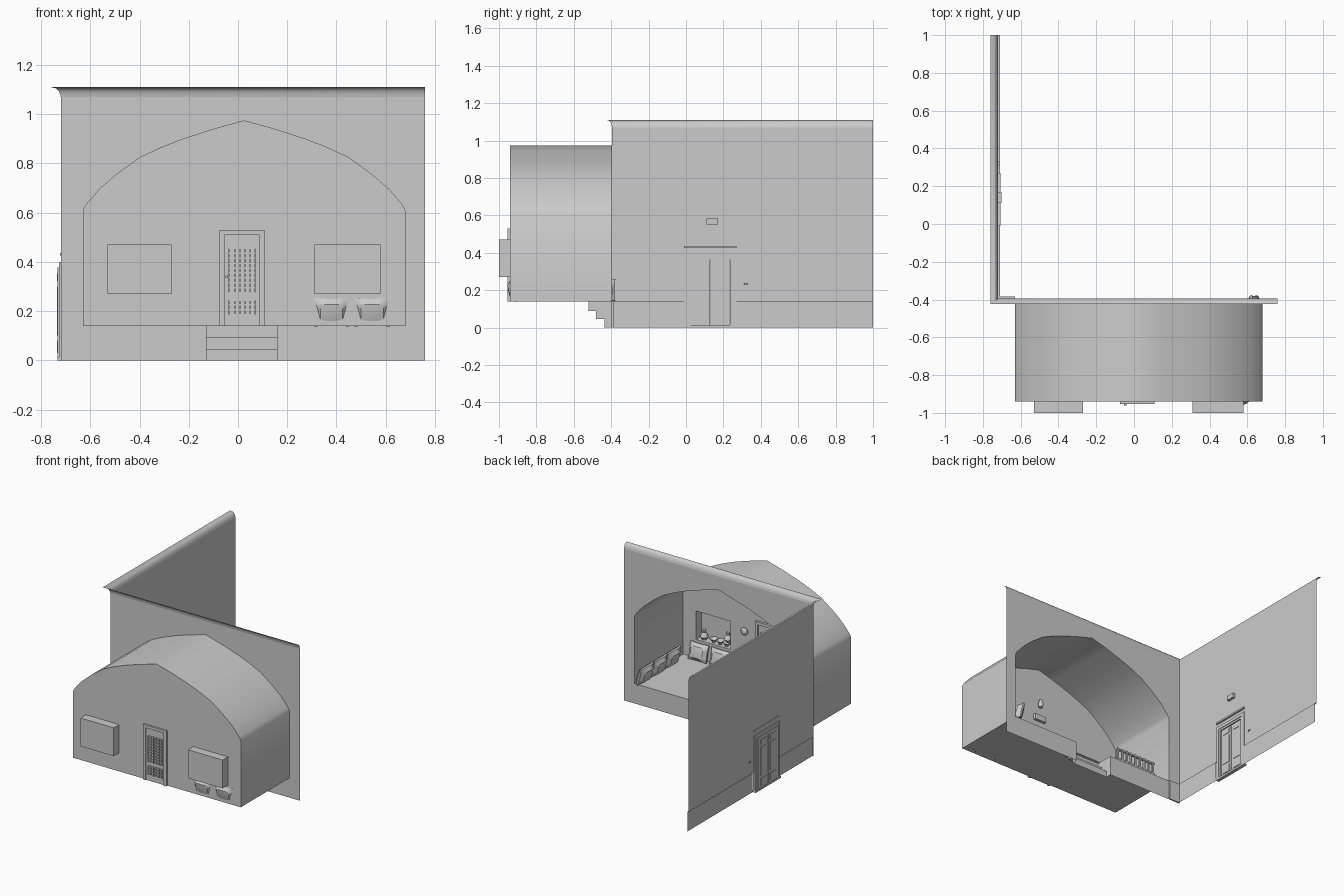
import bpy, bmesh, math
from mathutils import Matrix, Vector

cube = bpy.data.objects.get("Cube")
if cube:
    bpy.data.objects.remove(cube, do_unlink=True)

plaster = bpy.data.materials.new("plaster_grey")
plaster.use_nodes = True
GREY = (0.6, 0.6, 0.6, 1)
plaster.diffuse_color = GREY
plaster.node_tree.nodes["Principled BSDF"].inputs["Base Color"].default_value = GREY
parts = []


def finish(name, bm):
    me = bpy.data.meshes.new(name)
    bmesh.ops.recalc_face_normals(bm, faces=bm.faces[:])
    bm.to_mesh(me)
    bm.free()
    me.materials.append(plaster)
    ob = bpy.data.objects.new(name, me)
    bpy.context.collection.objects.link(ob)
    parts.append(ob)
    return ob


def loft(name, rows):
    """Sheet stretched between rows of points."""
    bm = bmesh.new()
    vs = [[bm.verts.new(p) for p in r] for r in rows]
    for a, b in zip(vs, vs[1:]):
        for i in range(len(a) - 1):
            bm.faces.new((a[i], a[i + 1], b[i + 1], b[i]))
    return finish(name, bm)


def flat(name, loops, y):
    """Upright sheet from an outline and optional holes."""
    bm = bmesh.new()
    edges = []
    for lp in loops:
        vs = [bm.verts.new((x, y, z)) for x, z in lp]
        edges += [bm.edges.new((v, vs[i - 1])) for i, v in enumerate(vs)]
    bmesh.ops.triangle_fill(bm, edges=edges, use_beauty=True, normal=(0, -1, 0))
    return finish(name, bm)


def boxes(name, spans):
    """Boxes given as (x0, x1, y0, y1, z0, z1), joined in one object."""
    bm = bmesh.new()
    for x0, x1, y0, y1, z0, z1 in spans:
        m = Matrix.Translation(((x0 + x1) / 2, (y0 + y1) / 2, (z0 + z1) / 2))
        bmesh.ops.create_cube(bm, size=1, matrix=m @ Matrix.Diagonal((x1 - x0, y1 - y0, z1 - z0, 1)))
    return finish(name, bm)


def frame(a0, a1, z0, z1, w):
    """Two posts and a head, as (a0, a1, z0, z1) rectangles."""
    return [(a0, a0 + w, z0, z1), (a1 - w, a1, z0, z1), (a0 + w, a1 - w, z1 - w, z1)]


def turned(name, profile, loc, axis="Z"):
    """Small round object from (radius, height) pairs."""
    n = 16
    rows = []
    for r, h in profile:
        ring = [Vector((r * math.cos(t * math.tau / n), r * math.sin(t * math.tau / n), h)) for t in range(n + 1)]
        if axis == "Y":
            ring = [Vector((p.x, p.z, p.y)) for p in ring]
        rows.append([p + Vector(loc) for p in ring])
    return loft(name, rows)


def cushion(name, loc, turn, lean):
    bm = bmesh.new()
    bmesh.ops.create_cube(bm, size=2)
    bmesh.ops.subdivide_edges(bm, edges=bm.edges[:], cuts=5, use_grid_fill=True)
    for v in bm.verts:
        x, y, z = v.co
        puff = 0.2 + 0.8 * math.sqrt((1 - x ** 4) * (1 - z ** 4))
        v.co = (x * 0.072 * (1 - 0.06 * (1 - z * z)), y * 0.03 * puff, z * 0.06 * (1 - 0.06 * (1 - x * x)))
    bm.transform(Matrix.Translation(loc) @ Matrix.Rotation(turn, 4, "Z") @ Matrix.Rotation(lean, 4, "X"))
    return finish(name, bm)


# Main dimensions
WX, WY, END = -0.72, -0.395, 1.0
RIGHT, FRONT, FLOOR, TOP = 0.76, -0.94, 0.14, 1.07
MID = 0.025
half = [(0.655, 0.61), (0.642, 0.635), (0.585, 0.70), (0.515, 0.76), (0.425, 0.825), (0.34, 0.865), (0.25, 0.90), (0.12, 0.942)]
arch = [(MID - x, z) for x, z in half] + [(MID, 0.975)] + [(MID + x, z) for x, z in reversed(half)]
L, R = arch[0][0], arch[-1][0]

# Arched wall and its low base on the left
flat("arch_wall", [[(L, 0), (WX, 0), (WX, TOP), (RIGHT, TOP), (RIGHT, 0), (R, 0)] + arch[::-1]], WY)
boxes("arch_wall_base", [(WX + 0.01, L, WY, WY + 0.01, 0, FLOOR)])

# Rounded cornice following both walls
curve = [(0, TOP), (0.08, 1.083), (0.25, 1.097), (0.5, 1.105), (1, 1.11)]
loft("cornice", [[(RIGHT, WY - 0.028 * d, z), (WX - 0.04 * d, WY - 0.028 * d, z), (WX - 0.04 * d, END, z)]
                 for d, z in curve])

# Long side wall with a stepped base, open at the door
D0, D1, DZ = -0.01, 0.27, 0.40
step = [(WX + 0.01, 0), (WX + 0.01, FLOOR), (WX, FLOOR), (WX, TOP)]
for name, a, b in (("side_wall_near", WY, D0), ("side_wall_far", D1, END)):
    loft(name, [[(x, a, z) for x, z in step], [(x, b, z) for x, z in step]])
loft("side_wall_above_door", [[(WX, D0, DZ), (WX, D1, DZ)], [(WX, D0, TOP), (WX, D1, TOP)]])

# Side door: frame, lip, two panelled leaves
boxes("side_door_frame", [(WX - 0.008, WX + 0.008, *s) for s in frame(D0, D1, 0, DZ, 0.022)]
      + [(WX - 0.014, WX + 0.004, *s) for s in frame(D0 + 0.022, D1 - 0.022, 0, 0.378, 0.014)])
boxes("side_door_lip", [(WX - 0.004, WX + 0.012, D0, D1, 0.425, 0.437)])
leaves, panels = [], []
for a in (0.028, 0.132):
    b = a + 0.1
    leaves.append((WX - 0.012, WX - 0.004, a, b, 0.015, 0.364))
    for z0, z1 in ((0.03, 0.08), (0.10, 0.30), (0.32, 0.352)):
        panels.append((WX - 0.015, WX - 0.001, a + 0.018, b - 0.018, z0, z1))
boxes("side_door_leaves", leaves)
boxes("side_door_panels", panels)
boxes("side_door_sill", [(WX - 0.014, WX + 0.01, D0, D1, 0, 0.014)])
boxes("side_wall_lamp", [(WX, WX + 0.018, 0.11, 0.17, 0.55, 0.583)])
turned("side_wall_switch", [(0, 0.008), (0.01, 0.008), (0.01, 0)], (WX + 0.002, 0.32, 0.23))

# Vaulted room
ring = [(L, FLOOR)] + arch + [(R, FLOOR)]
loft("room_vault", [[(x, y, z) for x, z in ring] for y in (WY, FRONT)])
windows = [(-0.53, -0.27), (0.31, 0.58)]
W0, W1 = 0.27, 0.47
holes = [[(a, W0), (b, W0), (b, W1), (a, W1)] for a, b in windows]
flat("room_front_wall", [ring] + holes, FRONT)
for (a, b), hole in zip(windows, holes):
    loop = hole + hole[:1]
    loft("window_niche", [[(x, y, z) for x, z in loop] for y in (FRONT, -1.0)])
    flat("window_niche_back", [hole], -1.0)

# Raised floor with steps cut into its edge
S0, S1, SY = -0.13, 0.16, -0.52
for a, b, y in ((L, S0, WY), (S0, S1, SY), (S1, R, WY)):
    loft("room_floor", [[(a, FRONT, FLOOR), (b, FRONT, FLOOR)], [(a, y, FLOOR), (b, y, FLOOR)]])
for a, b in ((L, S0), (S1, R)):
    loft("floor_riser", [[(a, WY, 0), (b, WY, 0)], [(a, WY, FLOOR), (b, WY, FLOOR)]])
stair = [(SY, FLOOR), (SY, 0.09), (-0.48, 0.09), (-0.48, 0.045), (-0.435, 0.045), (-0.435, 0)]
loft("steps", [[(S0, y, z), (S1, y, z)] for y, z in stair])
for x in (S0, S1):
    bm = bmesh.new()
    bm.faces.new([bm.verts.new((x, y, z)) for y, z in stair + [(WY, 0), (WY, FLOOR)]])
    finish("step_side", bm)

# Room door with pierced lattice
boxes("room_door_frame", [(a, b, FRONT - 0.014, FRONT + 0.016, c, d) for a, b, c, d in frame(-0.075, 0.108, FLOOR, 0.53, 0.02)])
boxes("room_door_leaf", [(-0.055, 0.088, FRONT - 0.006, FRONT + 0.008, FLOOR, 0.51)])
bars = []
for z0, z1, rows in ((0.185, 0.245, 3), (0.275, 0.455, 9)):
    h = (z1 - z0) / rows
    for i in range(6):
        x = -0.035 + i * 0.021
        bars.append((x - 0.003, x + 0.003, FRONT - 0.014, FRONT + 0.014, z0, z1))
    for j in range(rows + 1):
        z = z0 + j * h
        bars.append((-0.038, 0.073, FRONT - 0.012, FRONT + 0.012, z - 0.003, z + 0.003))
boxes("room_door_lattice", bars)
turned("room_door_knob", [(0, -0.02), (0.006, -0.02), (0.006, 0.02), (0, 0.02)], (-0.046, FRONT, 0.34), "Y")
boxes("room_lamp_box", [(-0.02, 0.07, FRONT, FRONT + 0.02, 0.585, 0.625)])
turned("room_lamp", [(0, 0), (0.014, 0.005), (0.018, 0.03), (0.008, 0.06), (0, 0.06)], (0.025, FRONT + 0.02, 0.68))
turned("wall_plate", [(0, 0.02), (0.015, 0.018), (0.026, 0.008), (0.026, 0)], (0.2, FRONT, 0.43), "Y")

# Cushions along the front and left walls
for x in (0.38, 0.545):
    cushion("front_cushion", (x, FRONT + 0.02, 0.197), 0, 0.25)
for y in (-0.45, -0.6, -0.75):
    cushion("side_cushion", (R - 0.045, y, 0.2), math.pi / 2, -0.25)

# Pots and bowls in the niches
jar = [(0, 0), (0.016, 0.003), (0.026, 0.022), (0.02, 0.042), (0.01, 0.052), (0.013, 0.068)]
bowl = [(0, 0), (0.01, 0), (0.012, 0.008), (0.028, 0.028)]
for x, shape in ((0.36, bowl), (0.41, bowl), (0.46, bowl), (0.535, jar)):
    turned("niche_vessel", shape, (x, -0.968, W0))
turned("niche_jar", jar, (0.35, -0.97, W0 + 0.03))

# Low bench with a spindle rail at the floor edge
B0, B1, BY = -0.54, -0.22, -0.44
rail = [(B0, B1, BY - 0.008, BY + 0.008, z, z + 0.012) for z in (0.165, 0.245)]
for i in range(9):
    x = B0 + 0.01 + i * (B1 - B0 - 0.02) / 8
    rail.append((x - 0.006, x + 0.006, BY - 0.006, BY + 0.006, FLOOR, 0.262))
rail.append((B0, B1, BY - 0.1, BY, 0.18, 0.19))
boxes("bench_rail", rail)

# Smooth the rounded parts, keep edges crisp
bpy.ops.object.select_all(action="DESELECT")
for ob in parts:
    ob.select_set(True)
bpy.context.view_layer.objects.active = parts[0]
bpy.ops.object.shade_smooth_by_angle(angle=math.radians(35))
